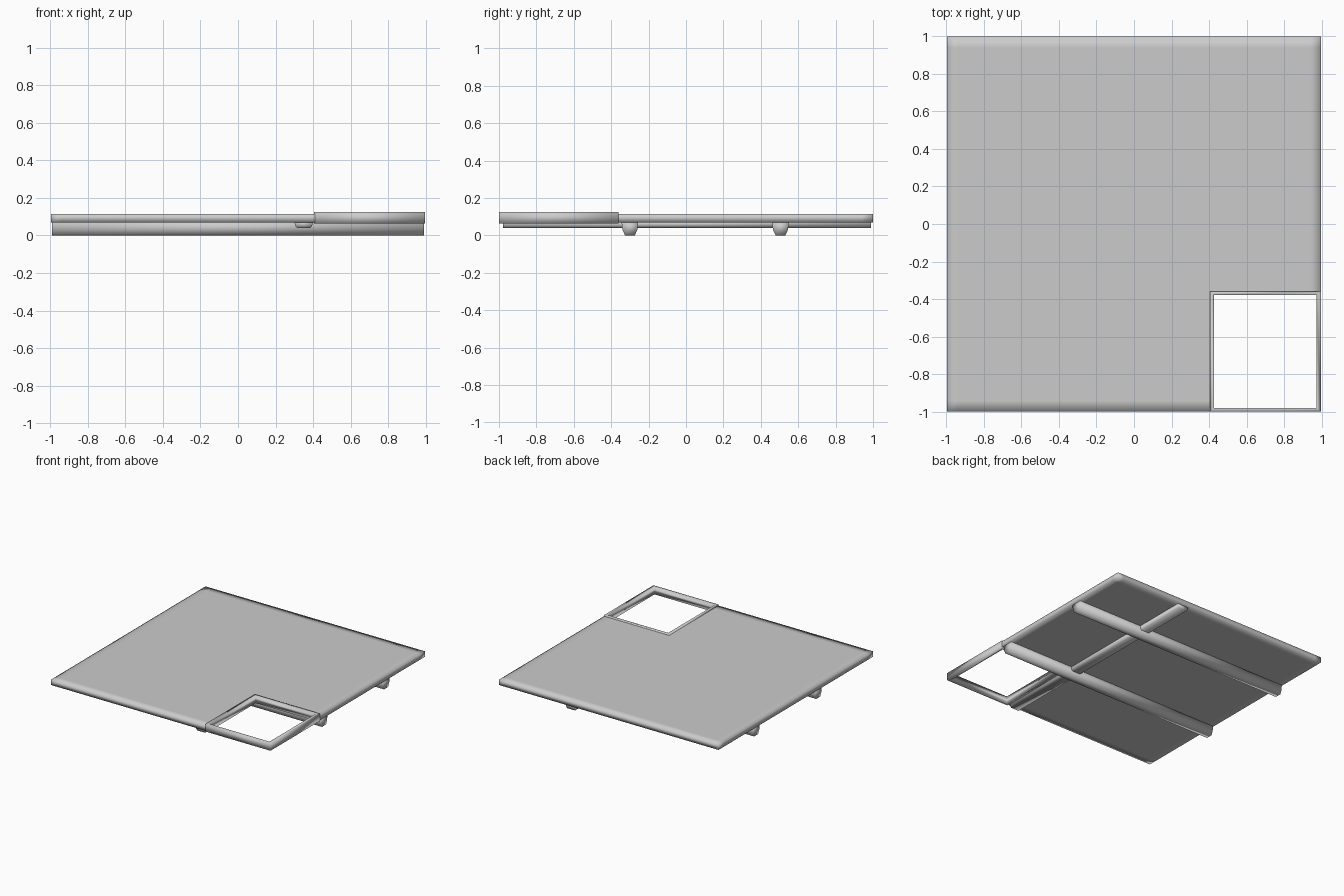
import bpy

if "Cube" in bpy.data.objects:
    bpy.data.objects.remove(bpy.data.objects["Cube"], do_unlink=True)

grey = bpy.data.materials.new("plain grey")
grey.use_nodes = True
colour = (0.6, 0.6, 0.6, 1)
grey.diffuse_color = colour
grey.node_tree.nodes["Principled BSDF"].inputs["Base Color"].default_value = colour


def add_mesh(name, verts, faces):
    mesh = bpy.data.meshes.new(name)
    mesh.from_pydata(verts, [], faces)
    mesh.materials.append(grey)
    mesh.shade_smooth()
    obj = bpy.data.objects.new(name, mesh)
    bpy.context.collection.objects.link(obj)
    return obj


def panel(name, xs, ys, low, high):
    """Slab on a grid with soft margins, leaving out the front left corner."""
    nx, ny = len(xs), len(ys)
    verts = [(x, y, z) for z in (low, high) for y in ys for x in xs]
    top = nx * ny
    faces = []
    for j in range(ny - 1):
        for i in range(nx - 1):
            if i >= 2 and j < 2:
                continue
            a = j * nx + i
            quad = [a, a + 1, a + 1 + nx, a + nx]
            faces.append([v + top for v in quad])
            faces.append(quad[::-1])
            # Walls on the outer rim only; the hatch frame closes the notch
            for k, rim in enumerate((j == 0, i == nx - 2, j == ny - 2, i == 0)):
                if rim:
                    p, q = quad[k], quad[(k + 1) % 4]
                    faces.append([p, q, q + top, p + top])
    return add_mesh(name, verts, faces)


def ring(name, outer, inner, low, high):
    """Rectangular frame from four square loops."""
    def loop(box, z):
        x0, x1, y0, y1 = box
        return [(x0, y0, z), (x1, y0, z), (x1, y1, z), (x0, y1, z)]
    verts = loop(outer, low) + loop(outer, high) + loop(inner, high) + loop(inner, low)
    faces = []
    for r in range(4):
        s = (r + 1) % 4
        for k in range(4):
            n = (k + 1) % 4
            faces.append([r * 4 + k, r * 4 + n, s * 4 + n, s * 4 + k])
    return add_mesh(name, verts, faces)


def beam(name, half_profile, start, end, offset, along_x):
    """Sweep a mirrored profile of (half width, height) in a straight line."""
    profile = half_profile + [(-w, z) for w, z in reversed(half_profile)]
    n = len(profile)
    verts = []
    for t in (start, end):
        for w, z in profile:
            verts.append((t, offset + w, z) if along_x else (offset - w, t, z))
    faces = [[k, k + n, (k + 1) % n + n, (k + 1) % n] for k in range(n)]
    faces += [list(range(n)), list(range(2 * n - 1, n - 1, -1))]
    return add_mesh(name, verts, faces)


# Roof panel
panel("roof_panel", (-0.995, -0.94, 0.41, 0.94, 0.995),
      (-1, -0.94, -0.36, 0.94, 1), 0.07, 0.115)

# Open hatch frame in the front corner
ring("hatch_frame", (0.405, 0.995, -1, -0.36),
     (0.425, 0.972, -0.98, -0.377), 0.063, 0.124)

# Support beams underneath
deep = [(0.045, 0.073), (0.04, 0.03), (0.026, 0)]
beam("front_beam", deep, -0.99, 0.99, -0.3, True)
beam("back_beam", deep, -0.99, 0.99, 0.505, True)
shallow = [(0.05, 0.073), (0.045, 0.052), (0.036, 0.04)]
beam("cross_beam", shallow, -0.978, 0.99, 0.35, False)
